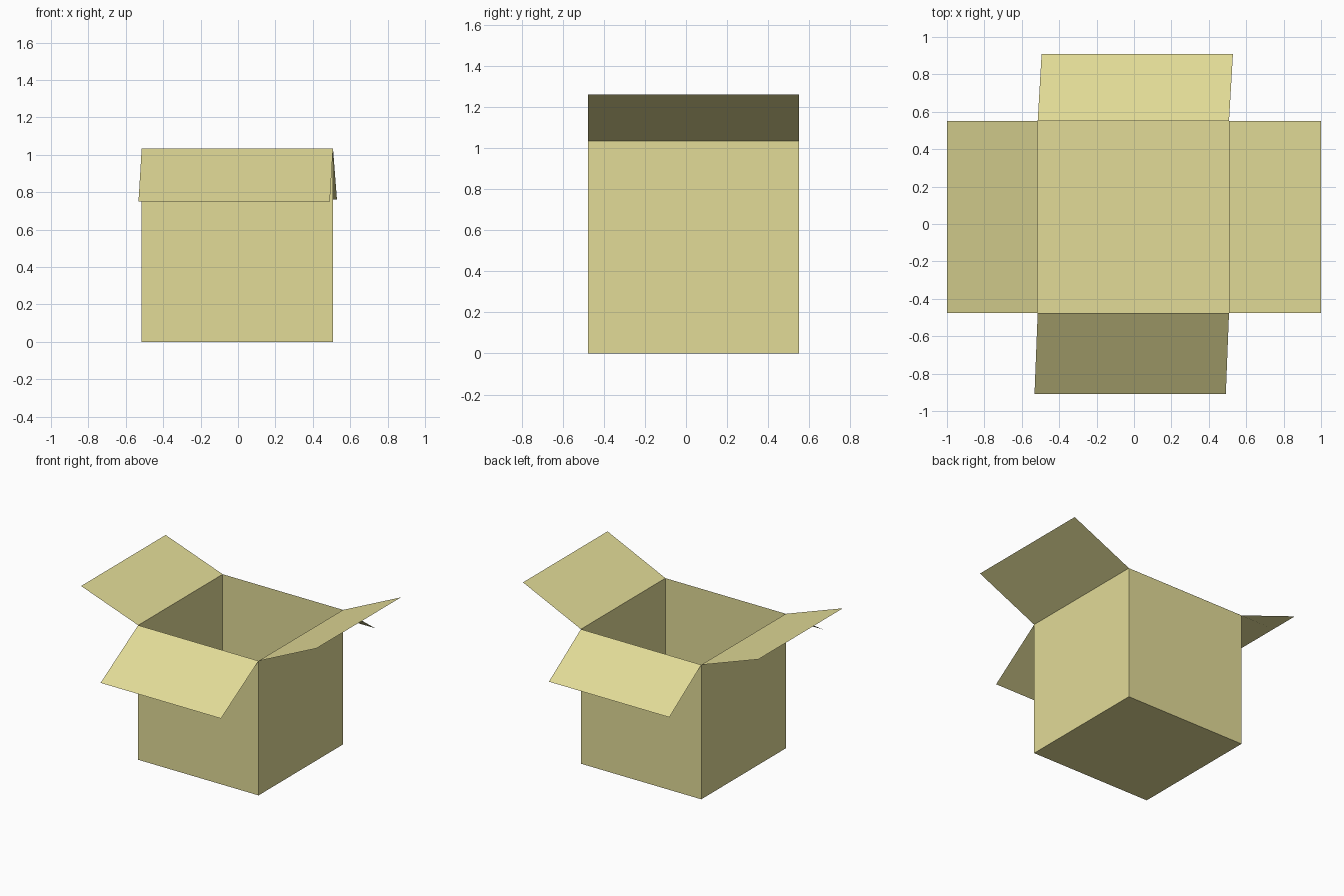
import bpy
import bmesh
from mathutils import Vector

default = bpy.data.objects.get("Cube")
if default:
    bpy.data.objects.remove(default, do_unlink=True)

# Cardboard colour
color = (0.76, 0.708, 0.309, 1.0)
cardboard = bpy.data.materials.new("cardboard")
cardboard.use_nodes = True
cardboard.diffuse_color = color
cardboard.node_tree.nodes["Principled BSDF"].inputs["Base Color"].default_value = color

# Box extents
X0, X1 = -0.515, 0.508
Y0, Y1 = -0.476, 0.55
TOP = 1.033


def add_object(name, bm):
    mesh = bpy.data.meshes.new(name)
    bm.to_mesh(mesh)
    bm.free()
    mesh.materials.append(cardboard)
    obj = bpy.data.objects.new(name, mesh)
    bpy.context.collection.objects.link(obj)
    return obj


def add_flap(name, hinge_a, hinge_b, swing):
    """Thin sheet hinged on a rim edge, reaching out by the swing vector."""
    a, b, s = (Vector((*hinge_a, TOP)), Vector((*hinge_b, TOP)), Vector(swing))
    bm = bmesh.new()
    face = bm.faces.new([bm.verts.new(p) for p in (a, a + s, b + s, b)])
    face.normal_update()
    if face.normal.z < 0:
        face.normal_flip()
    return add_object(name, bm)


# Open box: a cube without its lid
bm = bmesh.new()
bmesh.ops.create_cube(bm, size=1)
bmesh.ops.scale(bm, vec=(X1 - X0, Y1 - Y0, TOP), verts=bm.verts)
bmesh.ops.translate(bm, vec=((X0 + X1) / 2, (Y0 + Y1) / 2, TOP / 2), verts=bm.verts)
lid = [f for f in bm.faces if f.normal.z > 0.5]
bmesh.ops.delete(bm, geom=lid, context='FACES_ONLY')
add_object("box_body", bm)

# Four folded-out flaps
add_flap("right_flap", (X0, Y0), (X0, Y1), (-1 - X0, 0, 0.172))
add_flap("left_flap", (X1, Y0), (X1, Y1), (1 - X1, 0, 0.228))
add_flap("front_flap", (X0, Y0), (X1, Y0), (-0.017, -0.908 - Y0, -0.282))
add_flap("back_flap", (X0, Y1), (X1, Y1), (0.021, 0.908 - Y1, -0.272))
